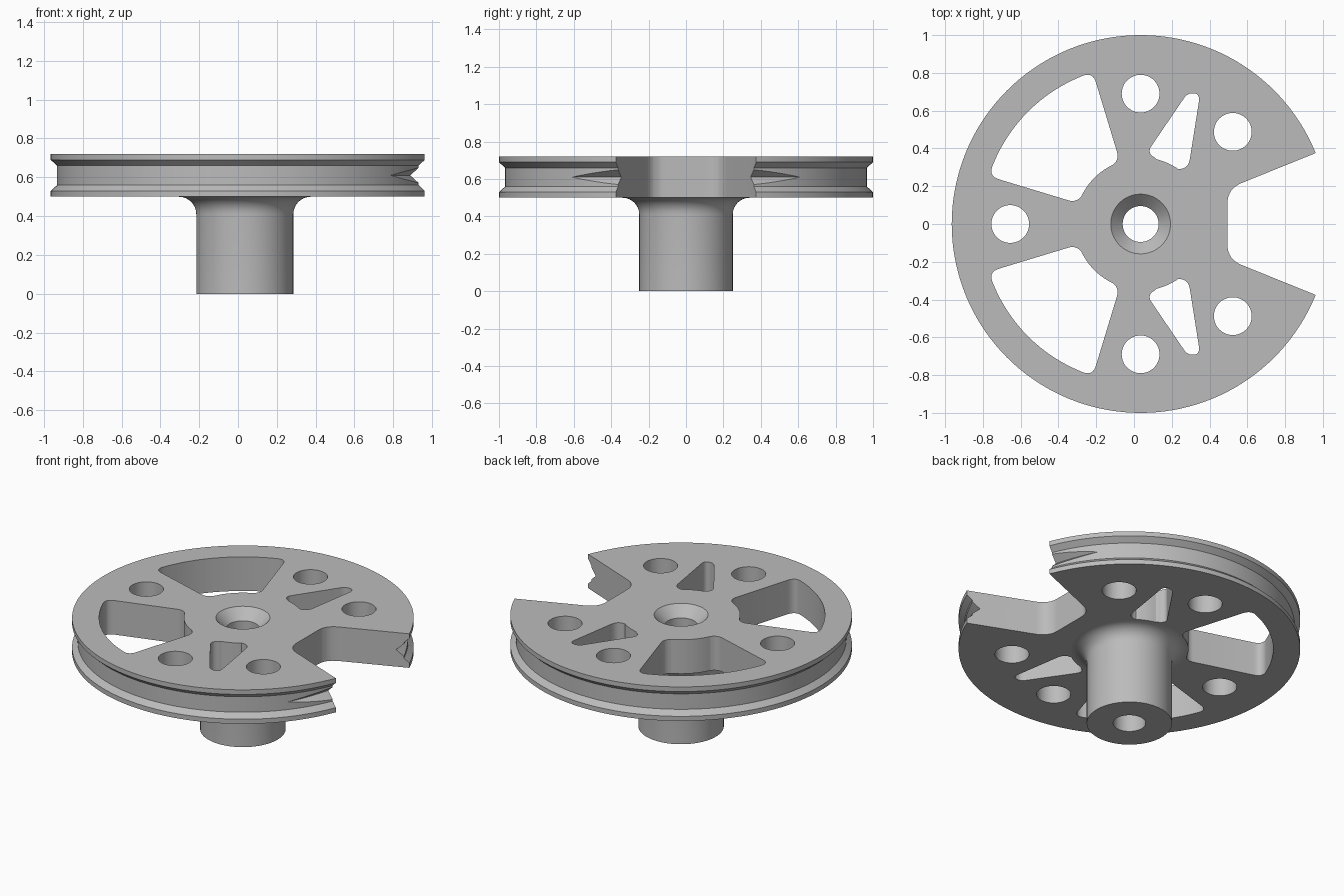
import bpy, bmesh
from math import sin, cos, radians, pi
from mathutils import Vector

if "Cube" in bpy.data.objects:
    bpy.data.objects.remove(bpy.data.objects["Cube"], do_unlink=True)

CX = 0.035          # wheel axis
Z0, Z1 = 0.5, 0.72  # disc bottom and top

mat = bpy.data.materials.new("plain grey")
mat.use_nodes = True
grey = (0.5, 0.5, 0.5, 1)
mat.diffuse_color = grey
mat.node_tree.nodes["Principled BSDF"].inputs["Base Color"].default_value = grey


def make(name, bm):
    bmesh.ops.recalc_face_normals(bm, faces=bm.faces)
    me = bpy.data.meshes.new(name)
    bm.to_mesh(me)
    bm.free()
    me.materials.append(mat)
    ob = bpy.data.objects.new(name, me)
    bpy.context.collection.objects.link(ob)
    return ob


def lathe(name, profile, cx, n):
    """Revolve a closed (radius, z) profile about a vertical axis."""
    bm = bmesh.new()
    rings = [[bm.verts.new((cx + r * cos(2 * pi * i / n), r * sin(2 * pi * i / n), z))
              for r, z in profile] for i in range(n)]
    m = len(profile)
    for i in range(n):
        a, b = rings[i], rings[(i + 1) % n]
        for j in range(m):
            k = (j + 1) % m
            bm.faces.new((a[j], b[j], b[k], a[k]))
    return make(name, bm)


def arc(r, a0, a1, n, c=(0, 0)):
    return [(c[0] + r * cos(radians(a0 + (a1 - a0) * i / n)),
             c[1] + r * sin(radians(a0 + (a1 - a0) * i / n))) for i in range(n + 1)]


def bend(a, c, b, n=8):
    """Rounded corner from a to b, pulled towards c."""
    a, b, c = Vector(a), Vector(b), Vector(c)
    return [tuple(a.lerp(c, i / n).lerp(c.lerp(b, i / n), i / n)) for i in range(n + 1)]


def prism(bm, pts):
    """Upright cutter with the given outline, taller than the disc."""
    low = [bm.verts.new((CX + x, y, Z0 - 0.2)) for x, y in pts]
    high = [bm.verts.new((CX + x, y, Z1 + 0.2)) for x, y in pts]
    bm.faces.new(low)
    bm.faces.new(high)
    for i in range(len(pts)):
        j = (i + 1) % len(pts)
        bm.faces.new((low[i], low[j], high[j], high[i]))


def flip(pts):
    return [(x, -y) for x, y in pts]


def diagonal(pts):
    return [(-y, -x) for x, y in reversed(pts)]


# Grooved disc, filleted shaft and countersunk bore in one turned profile
fillet = arc(0.09, 180, 90, 8, (0.34, Z0 - 0.09))
profile = [(0.095, 0), (0.25, 0)] + fillet + [
    (1, Z0), (1, 0.53), (0.967, 0.56), (0.967, 0.66), (1, 0.69), (1, Z1),
    (0.158, Z1), (0.095, 0.655)]
wheel = lathe("pulley_wheel", profile, CX, 144)

# Window outlines
outer = bend((-0.236, 0.748), (-0.253, 0.805), (-0.305, 0.785))
inner = bend((-0.147, 0.313), (-0.113, 0.34), (-0.125, 0.382))
large = (outer + arc(0.842, 112, 158, 16) + diagonal(outer) + diagonal(inner)
         + arc(0.346, 153, 117, 10) + inner)
small = (bend((0.231, 0.668), (0.248, 0.692), (0.275, 0.692))
         + bend((0.277, 0.692), (0.314, 0.692), (0.309, 0.65))
         + bend((0.26, 0.34), (0.25, 0.287), (0.196, 0.292))
         + arc(0.353, 58, 76, 5)
         + bend((0.077, 0.35), (0.03, 0.375), (0.058, 0.414)))

# Open sector on the +x side, with rounded inner corners
corner = bend((0.535, 0.217), (0.46, 0.186), (0.46, 0.11))
sector = [(1.2, 0.486)] + corner + flip(corner[::-1]) + [(1.2, -0.486)]

bm = bmesh.new()
for shape in (large, small):
    prism(bm, shape)
    prism(bm, flip(shape))
prism(bm, sector)
for a in (45, 90, 180, 270, 315):
    centre = (0.69 * cos(radians(a)), 0.69 * sin(radians(a)))
    prism(bm, arc(0.1, 0, 360, 48, centre)[:-1])
openings = make("openings_cutter", bm)

# Off-centre V groove that deepens towards the open sector
groove = lathe("groove_cutter", [(1.336, 0.61), (1.536, 0.78), (1.536, 0.44)],
               CX - 0.438, 180)

bpy.ops.object.select_all(action='DESELECT')
bpy.context.view_layer.objects.active = wheel
wheel.select_set(True)
for cutter in (openings, groove):
    cutter.hide_render = True
    mod = wheel.modifiers.new("cut", 'BOOLEAN')
    mod.operation = 'DIFFERENCE'
    mod.solver = 'EXACT'
    mod.object = cutter
    bpy.ops.object.modifier_apply(modifier=mod.name)
    bpy.data.objects.remove(cutter, do_unlink=True)

bpy.ops.object.shade_smooth_by_angle(angle=radians(25))

# Keep the flat disc faces crisp
bm = bmesh.new()
bm.from_mesh(wheel.data)
for f in bm.faces:
    if abs(f.normal.z) > 0.999:
        f.smooth = False
        for e in f.edges:
            e.smooth = False
bm.to_mesh(wheel.data)
bm.free()
